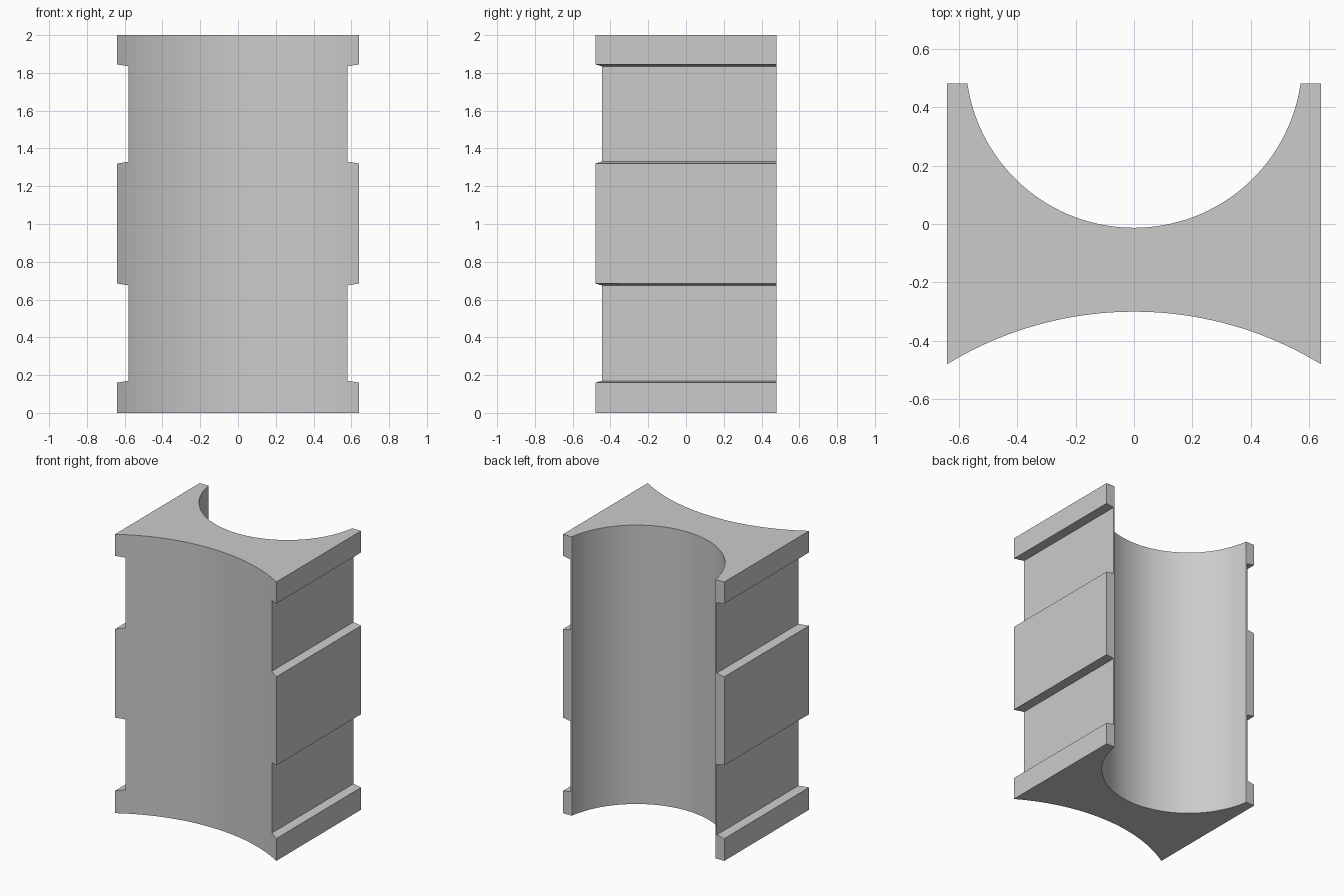
import bpy, bmesh, math
from mathutils import Vector

cube = bpy.data.objects.get("Cube")
if cube:
    bpy.data.objects.remove(cube, do_unlink=True)

HALF_W, HALF_D, HEIGHT = 0.64, 0.48, 2.0

grey = bpy.data.materials.new("plain grey")
grey.use_nodes = True
colour = (0.6, 0.6, 0.6, 1)
grey.diffuse_color = colour
grey.node_tree.nodes["Principled BSDF"].inputs["Base Color"].default_value = colour


def arc(half_chord, y_end, y_mid, steps):
    """Points from -x to +x on the circle through both ends and the middle."""
    sag = y_end - y_mid
    r = (half_chord ** 2 + sag ** 2) / (2 * abs(sag))
    sign = math.copysign(1, sag)
    a = math.asin(half_chord / r)
    angles = [a * (2 * i / steps - 1) for i in range(steps + 1)]
    return [(r * math.sin(t), y_mid + sign * r * (1 - math.cos(t))) for t in angles]


def prism(name, base, along):
    """Extrude a closed outline of 3D points along a vector."""
    bm = bmesh.new()
    face = bm.faces.new([bm.verts.new(p) for p in base])
    ext = bmesh.ops.extrude_face_region(bm, geom=[face])
    verts = [v for v in ext["geom"] if isinstance(v, bmesh.types.BMVert)]
    bmesh.ops.translate(bm, verts=verts, vec=Vector(along))
    bmesh.ops.recalc_face_normals(bm, faces=bm.faces)
    mesh = bpy.data.meshes.new(name)
    bm.to_mesh(mesh)
    bm.free()
    mesh.materials.append(grey)
    obj = bpy.data.objects.new(name, mesh)
    bpy.context.collection.objects.link(obj)
    return obj


# Body: shallow hollow at the front, deep round hollow at the back
front = arc(HALF_W, -HALF_D, -0.30, 40)
back = arc(0.57, HALF_D, -0.013, 64)
outline = front + [(HALF_W, HALF_D)] + back[::-1] + [(-HALF_W, HALF_D)]
body = prism("spacer_body", [(x, y, 0) for x, y in outline], (0, 0, HEIGHT))

# Side grooves: slightly flared slots, two on each side
cutters = []
for side in (-1, 1):
    for low, high in ((0.16, 0.685), (1.32, 1.845)):
        flare = 0.01
        section = [(0.58, low + flare), (HALF_W, low), (0.7, low - flare),
                   (0.7, high + flare), (HALF_W, high), (0.58, high - flare)]
        cutter = prism("groove_cutter", [(side * x, -0.6, z) for x, z in section], (0, 1.2, 0))
        cutter.hide_render = True
        mod = body.modifiers.new("groove", 'BOOLEAN')
        mod.operation, mod.solver, mod.object = 'DIFFERENCE', 'EXACT', cutter
        cutters.append(cutter)

# Apply the cuts and remove the cutters
bpy.context.view_layer.update()
result = bpy.data.meshes.new_from_object(body.evaluated_get(bpy.context.evaluated_depsgraph_get()))
body.modifiers.clear()
body.data = result
for cutter in cutters:
    bpy.data.objects.remove(cutter, do_unlink=True)

# Smooth the hollows, keep the edges sharp
bpy.ops.object.select_all(action='DESELECT')
body.select_set(True)
bpy.context.view_layer.objects.active = body
bpy.ops.object.shade_smooth_by_angle(angle=math.radians(25))
